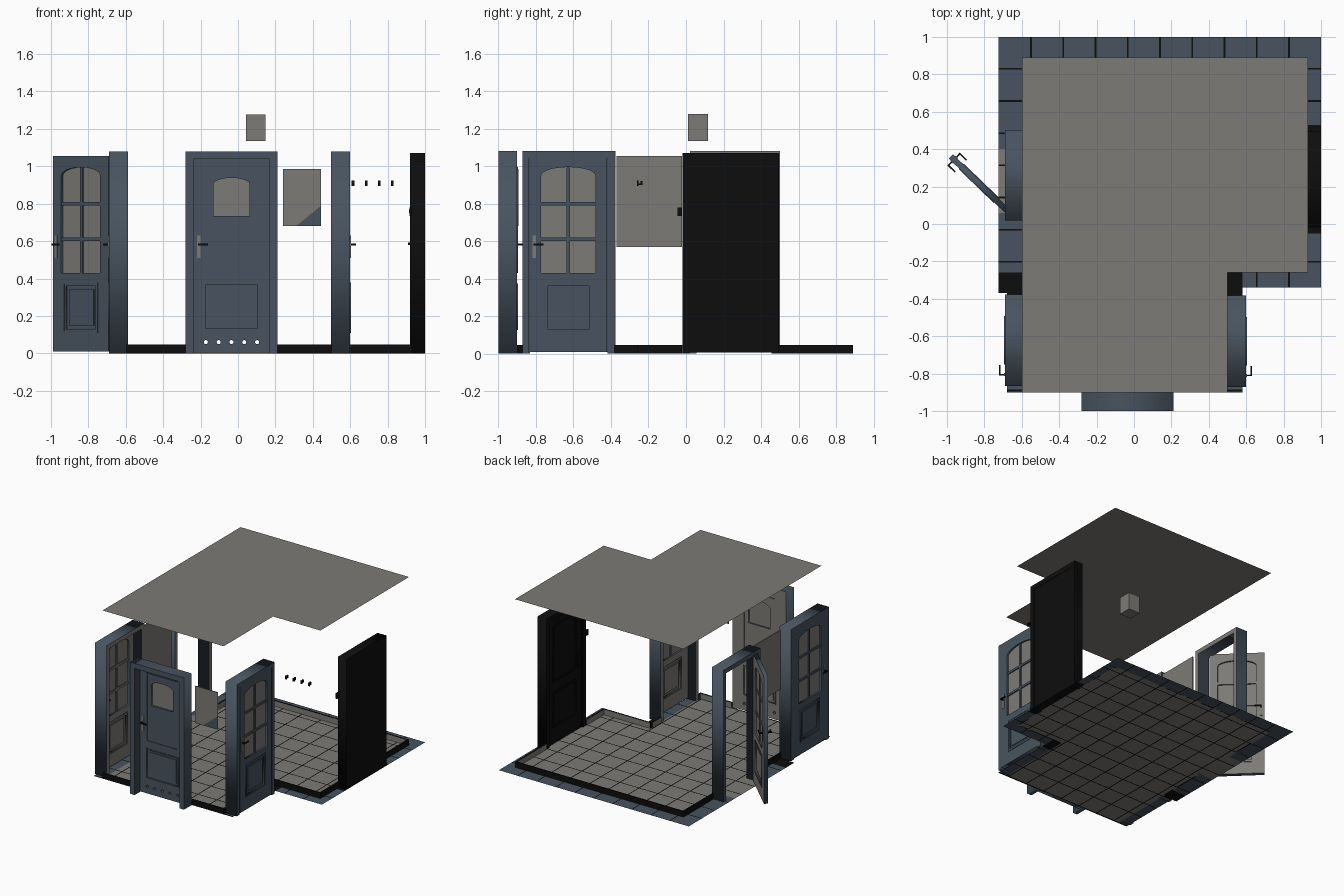
import bpy, bmesh, math
from mathutils import Matrix, Vector

if "Cube" in bpy.data.objects:
    bpy.data.objects.remove(bpy.data.objects["Cube"])

def mat(name, c):
    m = bpy.data.materials.new(name)
    m.diffuse_color = (*c, 1)
    m.use_nodes = True
    m.node_tree.nodes["Principled BSDF"].inputs["Base Color"].default_value = m.diffuse_color
    return m

MATS = [mat("slate_blue", (0.065, 0.088, 0.115)),
        mat("warm_gray", (0.205, 0.197, 0.182)),
        mat("black", (0.004, 0.004, 0.004))]
SLATE, GRAY, BLACK = 0, 1, 2
I = Matrix.Identity(4)

def inner_gray(p):            # faces turned to the room (local +y) are gray
    return GRAY if p.normal.y > 0.5 else SLATE

def finish(name, me, M, rule):
    for m in MATS:
        me.materials.append(m)
    for p in me.polygons:
        p.material_index = rule if isinstance(rule, int) else rule(p)
    ob = bpy.data.objects.new(name, me)
    bpy.context.collection.objects.link(ob)
    ob.matrix_world = M
    return ob

def mesh_from(bm, name):
    me = bpy.data.meshes.new(name)
    bm.to_mesh(me)
    bm.free()
    return me

def box(name, x, y, z, M=I, rule=SLATE):
    bm = bmesh.new()
    bmesh.ops.create_cube(bm, size=1)
    for v in bm.verts:
        v.co = [a[0] + (c + 0.5) * (a[1] - a[0]) for a, c in zip((x, y, z), v.co)]
    return finish(name, mesh_from(bm, name), M, rule)

def plate(name, loops, y0, y1, M=I, rule=SLATE):
    """Upright sheet with holes: outlines in x/z, thickness y0..y1."""
    cu = bpy.data.curves.new(name, 'CURVE')
    cu.dimensions, cu.fill_mode, cu.extrude = '2D', 'BOTH', (y1 - y0) / 2
    for lp in loops:
        s = cu.splines.new('POLY')
        s.points.add(len(lp) - 1)
        for p, q in zip(s.points, lp):
            p.co = (*q, 0, 1)
        s.use_cyclic_u = True
    tmp = bpy.data.objects.new(name, cu)
    bpy.context.collection.objects.link(tmp)
    dg = bpy.context.evaluated_depsgraph_get()
    me = bpy.data.meshes.new_from_object(tmp.evaluated_get(dg))
    bpy.data.objects.remove(tmp)
    me.materials.clear()
    bm = bmesh.new()
    bm.from_mesh(me)
    bm.transform(Matrix.Translation((0, (y0 + y1) / 2, 0)) @ Matrix.Rotation(math.pi / 2, 4, 'X'))
    bmesh.ops.remove_doubles(bm, verts=bm.verts, dist=1e-5)
    bmesh.ops.recalc_face_normals(bm, faces=bm.faces)
    bm.to_mesh(me)
    bm.free()
    return finish(name, me, M, rule)

def rect(x0, x1, z0, z1):
    return [(x0, z0), (x1, z0), (x1, z1), (x0, z1)]

def arch(x0, x1, z0, z1, rise):
    n, c, h = 10, (x0 + x1) / 2, (x1 - x0) / 2
    top = [(c + h * math.cos(math.pi * i / n), z1 + rise * math.sin(math.pi * i / n)) for i in range(n + 1)]
    return [(x0, z0), (x1, z0)] + top

def disc(x, z, r):
    return [(x + r * math.cos(math.tau * i / 12), z + r * math.sin(math.tau * i / 12)) for i in range(12)]

def ring(name, x0, x1, z0, z1, w, ys, M, rule):
    plate(name, [rect(x0, x1, z0, z1), rect(x0 + w, x1 - w, z0 + w, z1 - w)], *ys, M, rule)

# ---- door pieces, local frame: x width, +y towards the room ----
def frame(name, w, jamb, depth, M, rule=inner_gray, top=1.08):
    o, i = w / 2, w / 2 - jamb
    plate(name, [[(-o, 0), (-i, 0), (-i, top - jamb), (i, top - jamb), (i, 0), (o, 0), (o, top), (-o, top)]],
          0, depth, M, rule)

def handle(name, x, d, y0, y1, M):
    for side, y, s in (("outer", y0, -1), ("inner", y1, 1)):
        def span(a, b):
            return tuple(sorted((y + s * a, y + s * b)))
        box(f"{name}_{side}_plate", (x - .009, x + .009), span(0, .004), (.51, .63), M, GRAY)
        box(f"{name}_{side}_neck", (x - .004, x + .004), span(.004, .03), (.577, .587), M, BLACK)
        box(f"{name}_{side}_lever", tuple(sorted((x - d * .004, x + d * .05))), span(.024, .032),
            (.577, .587), M, BLACK)

def panel(name, x0, x1, z0, z1, y0, y1, M):
    """Recessed panel with a raised field."""
    m = (y0 + y1) / 2
    box(name, (x0, x1), (m - .006, m + .006), (z0, z1), M, inner_gray)
    box(name + "_field", (x0 + .018, x1 - .018), (m - .012, m + .012), (z0 + .018, z1 - .018), M, inner_gray)

def glass_leaf(name, M, hx):
    w, y0, y1 = .207, 0, .032
    plate(name, [rect(-w, w, .01, 1.055), arch(-.145, .145, .43, .95, .045), rect(-.11, .11, .13, .36)],
          y0, y1, M, inner_gray)
    plate(name + "_glass", [arch(-.146, .146, .429, .951, .045)], .013, .019, M, GRAY)
    box(name + "_mullion", (-.009, .009), (.004, .028), (.43, .994), M, inner_gray)
    for z in (.61, .80):
        box(name + "_glazing_bar", (-.145, .145), (.004, .028), (z - .009, z + .009), M, inner_gray)
    panel(name + "_panel", -.11, .11, .13, .36, y0, y1, M)
    ring(name + "_moulding", -.13, .13, .11, .38, .01, (-.004, .036), M, inner_gray)
    handle(name + "_handle", hx, -1 if hx > 0 else 1, y0, y1, M)

def place(x, y, deg):
    return Matrix.Translation((x, y, 0)) @ Matrix.Rotation(math.radians(deg), 4, 'Z')

# right and left glazed doors
for name, M, hx in (("right_door", place(.60, -.627, 90), -.183),
                    ("left_door", place(-.69, -.622, -90), .183)):
    frame(name + "_frame", .49, .036, .103, M)
    glass_leaf(name + "_leaf", M, hx)

# open glazed door at the left rear
frame("open_door_frame", .48, .036, .103, place(-.69, .26, -90))
glass_leaf("open_door_leaf", place(-.69, .06, -44) @ Matrix.Translation((-.21, 0, 0)), -.183)

# front door with small arched window and vent holes
M = place(-.035, -1.0, 0)
frame("front_door_frame", .49, .042, .1, M)
plate("front_door_leaf", [rect(-.203, .203, .005, 1.038), arch(-.097, .097, .735, .905, .033),
                          rect(-.14, .14, .135, .365)]
      + [disc(-.137 + i * .0685, .06, .011) for i in range(5)], .068, .1, M, inner_gray)
plate("front_door_glass", [arch(-.098, .098, .734, .906, .033)], .081, .087, M, GRAY)
panel("front_door_panel", -.14, .14, .135, .365, .068, .1, M)
ring("front_door_lower_moulding", -.15, .15, .125, .375, .01, (.064, .104), M, inner_gray)
ring("front_door_upper_moulding", -.145, .145, .43, .995, .01, (.063, .105), M, inner_gray)
handle("front_door_handle", -.175, 1, .068, .1, M)

# dark entrance door on the right
M = place(1.0, .238, 90)
frame("entrance_frame", .515, .04, .08, M, BLACK, 1.07)
box("entrance_leaf", (-.22, .22), (.004, .06), (.005, 1.03), M, BLACK)
ring("entrance_lower_moulding", -.15, .15, .13, .42, .015, (.06, .066), M, BLACK)
ring("entrance_upper_moulding", -.15, .15, .5, .97, .015, (.06, .066), M, BLACK)
box("entrance_lock_plate", (-.195, -.175), (.06, .066), (.50, .64), M, BLACK)
box("entrance_lever", (-.19, -.13), (.08, .092), (.58, .592), M, BLACK)
box("entrance_lever_neck", (-.19, -.18), (.06, .085), (.58, .592), M, BLACK)
box("entrance_knob", (-.195, -.175), (.06, .085), (.75, .77), M, BLACK)

# tiled floor sheet
def in_room(x, y):
    return -.6 < x < .93 and -.9 < y < .89 and not (x > .5 and y < -.26)

def floor_colour(x, y):
    if in_room(x, y) or (x < -.6 and .06 < y < .4):
        return GRAY
    if (x < .585 and -.39 < y < -.26) or (x > .93 and -.05 < y < .53):
        return BLACK
    return SLATE

def on_floor(x, y):
    return not ((x > .58 and y < -.34) or y < -.9 or (x < -.68 and y < -.37))

gx = [-.551 + .1725 * i for i in range(10)]
gy = [.83 - .172 * i for i in range(11)]
g = .0045
xs = sorted([a + s * g for a in gx for s in (-1, 1) if a + g < 1] + [-.725, -.68, -.6, .5, .58, .93, 1])
ys = sorted([a + s * g for a in gy for s in (-1, 1) if a - g > -.9]
            + [-.9, -.39, -.37, -.34, -.26, -.05, .06, .4, .53, .89, 1])
bm = bmesh.new()
for x0, x1 in zip(xs, xs[1:]):
    for y0, y1 in zip(ys, ys[1:]):
        cx, cy = (x0 + x1) / 2, (y0 + y1) / 2
        if on_floor(cx, cy):
            f = bm.faces.new([bm.verts.new((a, b, 0)) for a, b in ((x0, y0), (x1, y0), (x1, y1), (x0, y1))])
            grout = any(abs(cx - a) < g for a in gx) or any(abs(cy - a) < g for a in gy)
            f.material_index = BLACK if grout else floor_colour(cx, cy)
bmesh.ops.remove_doubles(bm, verts=bm.verts, dist=1e-5)
me = mesh_from(bm, "floor")
finish("tiled_floor", me, I, lambda p: p.material_index)

# L-shaped ceiling sheet
bm = bmesh.new()
bm.faces.new([bm.verts.new((x, y, 1.38)) for x, y in
              ((-.6, -.9), (.5, -.9), (.5, -.26), (.93, -.26), (.93, .89), (-.6, .89))])
finish("ceiling", mesh_from(bm, "ceiling"), I, GRAY)

# skirting boards, walked with the room on the left
for a, b in (((-.6, -.9), (-.28, -.9)), ((.21, -.9), (.5, -.9)), ((.5, -.9), (.5, -.872)),
             ((.5, -.382), (.5, -.26)), ((.5, -.26), (.93, -.26)), ((.93, -.26), (.93, -.02)),
             ((.93, .496), (.93, .89)), ((.93, .89), (-.6, .89)), ((-.6, .89), (-.6, .5)),
             ((-.6, .02), (-.6, -.377)), ((-.6, -.867), (-.6, -.9))):
    d = Vector(b) - Vector(a)
    box("skirting", (0, d.length), (0, .012), (0, .046),
        place(*a, math.degrees(math.atan2(d.y, d.x))), lambda p: GRAY if p.normal.y > .5 else BLACK)

# mirror on the front wall with a dark lower corner
bm = bmesh.new()
bmesh.ops.create_cube(bm, size=1, matrix=Matrix.Translation((.3425, -.895, .8325)) @ Matrix.Diagonal((.205, .006, .305, 1)))
bmesh.ops.bisect_plane(bm, geom=bm.verts[:] + bm.edges[:] + bm.faces[:], plane_co=(.31, -.9, .68), plane_no=(-.11, 0, .135))
finish("mirror", mesh_from(bm, "mirror"), I,
       lambda p: SLATE if -.11 * (p.center.x - .31) + .135 * (p.center.z - .68) < -1e-4 else GRAY)

# wall panel, lamp, switch
box("wall_panel", (-.6, -.592), (-.37, -.02), (.57, 1.055), I, GRAY)
box("lamp_shade", (.042, .147), (.01, .117), (1.135, 1.277), I, GRAY)
box("light_switch", (.918, .93), (-.045, -.02), (.735, .78), I, BLACK)

# coat hooks: three on the short wall's row plus the wall panel's neighbour
for i in range(4):
    x = .615 + .07 * i
    box("coat_hook_base", (x - .007, x + .007), (-.26, -.254), (.895, .923), I, BLACK)
    box("coat_hook_arm", (x - .005, x + .005), (-.256, -.236), (.899, .907), I, BLACK)
    box("coat_hook_tip", (x - .006, x + .006), (-.242, -.233), (.9, .922), I, BLACK)
